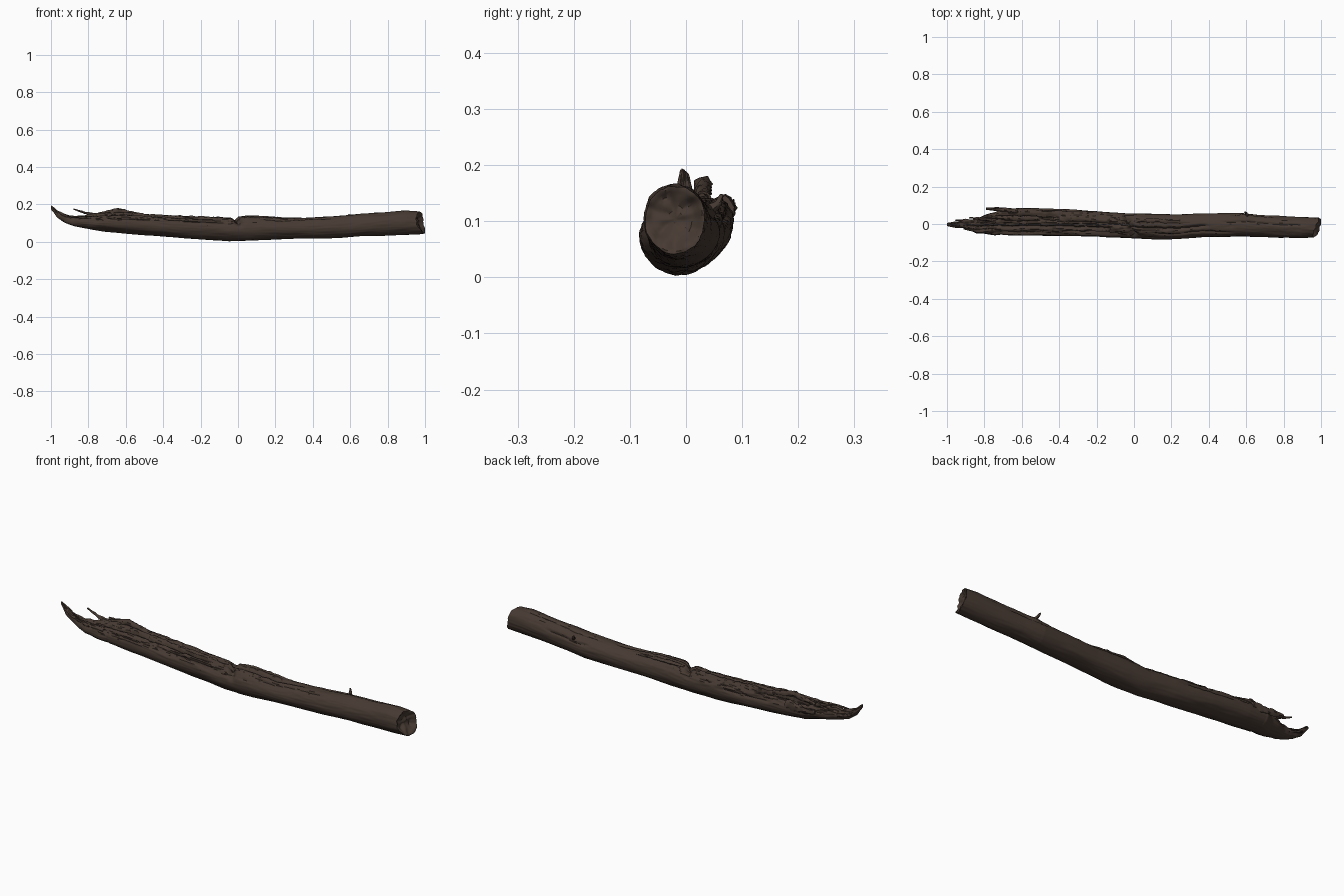
import bpy, bmesh, math
from mathutils import Vector, noise

if "Cube" in bpy.data.objects:
    bpy.data.objects.remove(bpy.data.objects["Cube"])

def material(name, rgb):
    m = bpy.data.materials.new(name)
    m.diffuse_color = (*rgb, 1)
    m.use_nodes = True
    m.node_tree.nodes["Principled BSDF"].inputs["Base Color"].default_value = m.diffuse_color
    return m

BARK = material("dark brown bark", (0.062, 0.042, 0.032))

# Outline along the log: x, bottom z, top z, front y, back y
PROFILE = [
    (-1.00, .172, .190, -.012, .004), (-.97, .132, .170, -.018, .010),
    (-.93, .102, .148, -.022, .016), (-.88, .084, .136, -.034, .018),
    (-.84, .076, .138, -.048, .032), (-.78, .065, .148, -.056, .052),
    (-.70, .053, .155, -.060, .080), (-.60, .044, .158, -.062, .086),
    (-.40, .028, .146, -.065, .081), (-.20, .013, .138, -.066, .069),
    (-.05, .004, .132, -.074, .056), (.05, .006, .139, -.080, .053),
    (.12, .009, .138, -.083, .053), (.25, .014, .128, -.078, .053),
    (.40, .017, .132, -.070, .057), (.56, .022, .141, -.066, .060),
    (.66, .029, .149, -.070, .050), (.80, .035, .158, -.073, .041),
    (.90, .039, .167, -.076, .037), (.97, .042, .163, -.073, .034)]

# Bark cracks: x start, x end, angle (90 = top), depth, angular width
CRACKS = [
    (-.85, -.35, 60, .020, 7), (-.80, -.10, 112, .014, 6),
    (-.62, -.02, 82, .012, 5), (-.02, .42, 98, .016, 6),
    (-.72, -.45, 150, .009, 5), (-.40, -.05, 140, .009, 5),
    (.08, .55, 125, .007, 5), (.45, .95, 75, .006, 5),
    (.50, .80, 25, .006, 5), (-.55, -.2, 20, .007, 5), (-.95, -.75, 100, .012, 9)]

def smooth(a, b, x):
    t = min(1, max(0, (x - a) / (b - a)))
    return t * t * (3 - 2 * t)

def outline(x):
    for p, q in zip(PROFILE, PROFILE[1:]):
        if x <= q[0]:
            t = max(0, (x - p[0]) / (q[0] - p[0]))
            return [u + (v - u) * t for u, v in zip(p[1:], q[1:])]
    return PROFILE[-1][1:]

def n(x, y, z):
    return noise.noise(Vector((x, y, z)))

def relief(x, a):
    """Radial bark offset at position x and angle a (degrees)."""
    c, s = math.cos(math.radians(a)), math.sin(math.radians(a))
    up = smooth(-.1, .8, s)
    left = 1 - smooth(-.15, .25, x)
    d = .003 * n(x * 5, c * 1.5, s * 1.5)
    d += (.0015 + .004 * up * left) * n(x * 11, c * 7, s * 7)
    d += .003 * up * n(x * 30, c * 12, s * 12) * (.4 + left)
    for x0, x1, ac, depth, w in CRACKS:
        mid = ac + 12 * n(x * 7, ac, 0) + 5 * n(x * 28, ac, 3)
        fade = smooth(x0, x0 + .05, x) * (1 - smooth(x1 - .08, x1, x))
        d -= depth * fade * math.exp(-((a - mid) / w) ** 2)
    # Stepped flakes where the bark has split away on the upper left
    edge = 95 + 25 * n(x * 6, 9, 0) + 8 * n(x * 25, 2, 0)
    d -= .007 * left * smooth(-.85, -.75, x) * smooth(edge - 4, edge, a) * (1 - smooth(150, 158, a))
    # Broken notch across the middle
    xn = -.018 + .0004 * (a - 90) + .01 * n(a * .06, 4, 0)
    d -= .024 * up * smooth(25, 60, a) * math.exp(-((x - xn) / .017) ** 2)
    # Small ring knot on the back
    d += .006 * math.exp(-((x - .6) / .025) ** 2 - ((a - 35) / 18) ** 2)
    return d

def make_object(name, bm):
    bmesh.ops.recalc_face_normals(bm, faces=bm.faces)
    me = bpy.data.meshes.new(name)
    bm.to_mesh(me)
    bm.free()
    ob = bpy.data.objects.new(name, me)
    bpy.context.collection.objects.link(ob)
    me.materials.append(BARK)
    bpy.ops.object.select_all(action='DESELECT')
    ob.select_set(True)
    bpy.context.view_layer.objects.active = ob
    bpy.ops.object.shade_smooth_by_angle(angle=math.radians(45))
    return ob

def skin(bm, rings):
    for r, q in zip(rings, rings[1:]):
        for i in range(len(r)):
            j = (i + 1) % len(r)
            bm.faces.new((r[i], r[j], q[j], q[i]))
    bm.faces.new(rings[0])
    bm.faces.new(rings[-1])

# Log trunk with a slanted, rough, sawn right end
def trunk():
    SEG, LEN = 88, 380
    bm = bmesh.new()
    rings = []
    stations = [(-1 + 1.97 * i / LEN, 1) for i in range(LEN + 1)]
    stations += [(.97, k) for k in (.93, .84, .72, .58, .42, .26, .1)]
    for x, k in stations:
        zb, zt, yf, yb = outline(x)
        cy, cz, ry, rz = (yf + yb) / 2, (zb + zt) / 2, (yb - yf) / 2, (zt - zb) / 2
        ring = []
        for i in range(SEG):
            a = 360 * i / SEG - 90
            c, s = math.cos(math.radians(a)), math.sin(math.radians(a))
            d = relief(x, a) * min(1, rz / .04)
            y, z = cy + (ry + d) * c * k, cz + (rz + d) * s * k
            # ragged, slanted break at the right end
            push = .32 * (y + .02) + .022 * (1 - smooth(.06, .095, z)) + .008 * n(y * 45, z * 45, 1)
            dx = push * smooth(.86, .97, x)
            if k < 1:
                dx += .006 * n(y * 60, z * 60, 7) - .012 * smooth(1, .6, k) * (1 if k < .9 else .4)
            # ragged break at the left end
            if x < -.7:
                z += .007 * n(x * 30, y * 50, 5) * smooth(.08, .12, z)
                y += .005 * n(x * 22, z * 20, 8)
            ring.append(bm.verts.new((max(-1, min(1, x + dx)), y, max(0, z))))
        rings.append(ring)
    skin(bm, rings)
    make_object("log_trunk", bm)

# Tapered torn splinter following a path of (x, y, z, half width, half height)
def splinter(name, path, seg=12, steps=10):
    bm = bmesh.new()
    rings = []
    for p, q in zip(path, path[1:]):
        for k in range(steps + (q is path[-1])):
            t = k / steps
            x, y, z, w, h = [u + (v - u) * t for u, v in zip(p, q)]
            d = Vector(q[:3]) - Vector(p[:3])
            side = Vector((-d.y, d.x, 0)).normalized()
            up = d.cross(side).normalized()
            ring = []
            for i in range(seg):
                a = 2 * math.pi * i / seg
                f = 1 + .6 * n(x * 40, math.cos(a) * 2 + y * 30, math.sin(a) * 2)
                v = Vector((x, y, z)) + side * w * f * math.cos(a) + up * h * f * math.sin(a)
                ring.append(bm.verts.new(v))
            rings.append(ring)
    skin(bm, rings)
    make_object(name, bm)

trunk()
SPLINTERS = {
    "upper_spike": [(-.74, .02, .138, .014, .012), (-.82, .028, .155, .007, .006), (-.88, .034, .175, .003, .003)],
    "back_slab": [(-.62, .070, .125, .014, .022), (-.71, .078, .122, .012, .017), (-.79, .082, .128, .006, .008)],
    "raised_flake": [(-.52, .030, .142, .014, .010), (-.64, .030, .166, .014, .014),
                     (-.69, .034, .158, .012, .012), (-.76, .036, .145, .006, .006)],
    "front_sliver": [(-.74, -.03, .125, .014, .010), (-.84, -.038, .130, .008, .006), (-.91, -.026, .138, .003, .003)],
    "tip_sliver": [(-.84, .005, .105, .016, .012), (-.90, .018, .118, .008, .008), (-.955, .020, .135, .003, .003)],
    "twig_stub": [(.61, .035, .115, .012, .012), (.60, .058, .132, .006, .006), (.592, .064, .146, .004, .004)],
    "bark_ridge": [(.0, .012, .128, .006, .006), (.08, .018, .132, .012, .008), (.30, .010, .122, .008, .005)],
}
for name, path in SPLINTERS.items():
    splinter(name, path)
